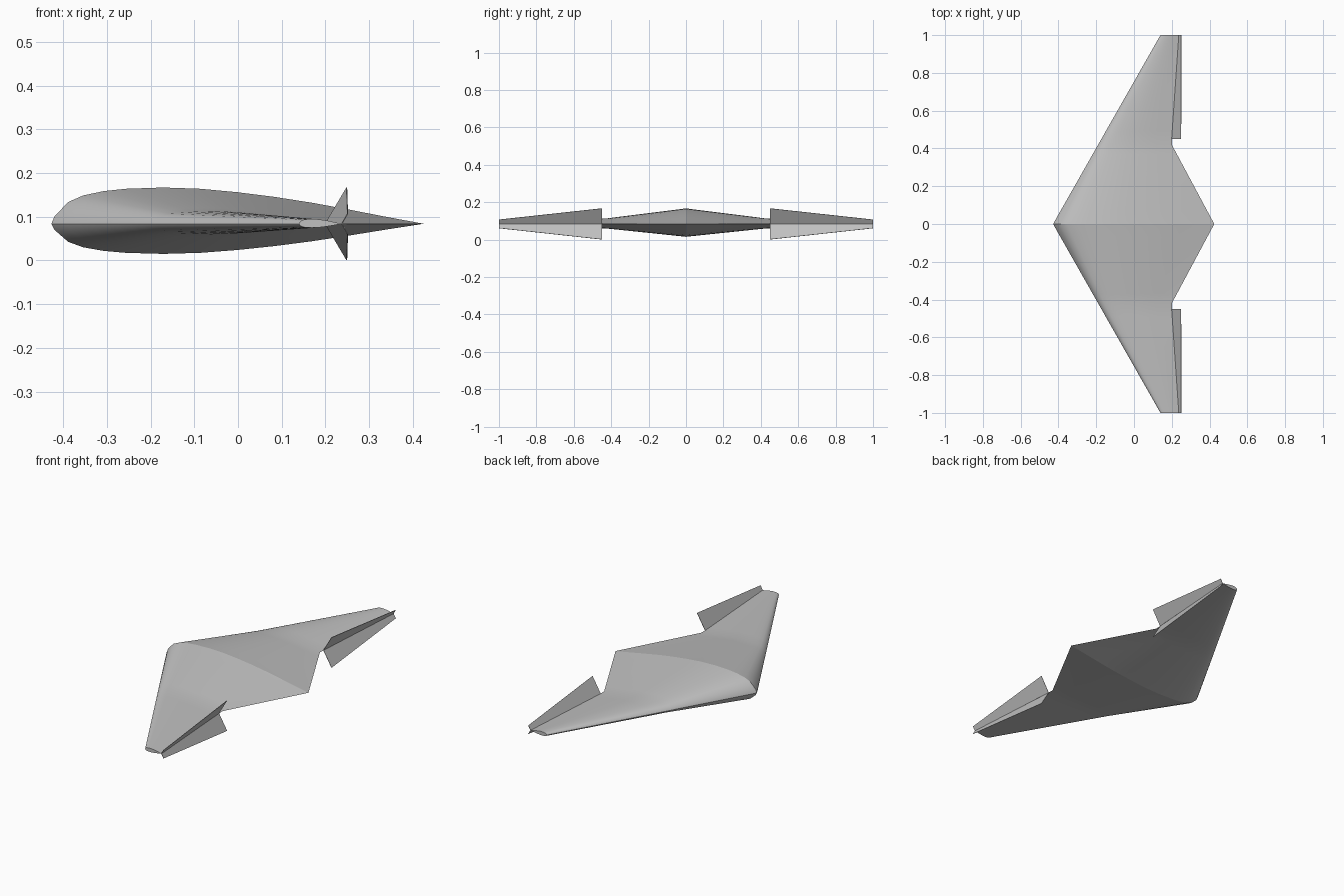
import bpy

cube = bpy.data.objects.get("Cube")
if cube:
    bpy.data.objects.remove(cube, do_unlink=True)

MID_Z = 0.084  # height of the chord plane

grey = bpy.data.materials.new("airframe_grey")
grey.use_nodes = True
colour = (0.53, 0.53, 0.53, 1)
grey.diffuse_color = colour
grey.node_tree.nodes["Principled BSDF"].inputs["Base Color"].default_value = colour

# Airfoil: chord fraction, share of the half thickness
AIRFOIL = [(0.008, 0.2), (0.045, 0.6), (0.085, 0.78), (0.14, 0.9), (0.2, 0.965),
           (0.3, 1), (0.4, 0.965), (0.5, 0.87), (0.6, 0.74), (0.7, 0.58),
           (0.8, 0.39), (0.9, 0.19)]

# Stations: span, leading edge x, trailing edge x, half thickness
STATIONS = [(0, -0.427, 0.425, 0.083), (0.015, -0.42, 0.417, 0.081),
            (0.42, -0.19, 0.2, 0.03), (1, 0.14, 0.238, 0.011)]
STEPS = [1, 8, 8]  # spanwise divisions between stations


def make_object(name, verts, faces):
    mesh = bpy.data.meshes.new(name)
    mesh.from_pydata(verts, [], faces)
    mesh.materials.append(grey)
    obj = bpy.data.objects.new(name, mesh)
    bpy.context.collection.objects.link(obj)
    return obj


def section(span, lead, trail, half, side):
    """Closed airfoil loop, over the top and back underneath."""
    chord = trail - lead
    top = [(lead + chord * f, side * span, MID_Z + half * t) for f, t in AIRFOIL]
    low = [(lead + chord * f, side * span, MID_Z - 0.83 * half * t)
           for f, t in reversed(AIRFOIL)]
    return ([(lead, side * span, MID_Z)] + top
            + [(trail, side * span, MID_Z)] + low)


def make_wing(name, side):
    rows = [STATIONS[0]]
    for a, b, n in zip(STATIONS, STATIONS[1:], STEPS):
        rows += [tuple(p + (q - p) * i / n for p, q in zip(a, b))
                 for i in range(1, n + 1)]
    verts = [v for row in rows for v in section(*row, side)]
    n = 2 * len(AIRFOIL) + 2
    faces = [(r * n + i, r * n + (i + 1) % n, (r + 1) * n + (i + 1) % n, (r + 1) * n + i)
             for r in range(len(rows) - 1) for i in range(n)]
    faces.append(tuple(range((len(rows) - 1) * n, len(rows) * n)))  # tip cap
    if side < 0:
        faces = [f[::-1] for f in faces]
    # The top of the wing must face upward
    wing = make_object(name, verts, faces)
    if wing.data.polygons[n // 4].normal.z < 0:
        wing.data.flip_normals()
    return wing


def make_flap(name, side, up):
    """Thin tapered plate, hinged on the trailing edge and swung open."""
    verts = [(0.2, side * 0.45, MID_Z), (0.238, side, MID_Z),
             (0.251, side, MID_Z + up * 0.023), (0.249, side * 0.45, MID_Z + up * 0.083)]
    order = (0, 1, 2, 3) if side * up < 0 else (3, 2, 1, 0)
    flap = make_object(name, verts, [order])
    plate = flap.modifiers.new("plate", 'SOLIDIFY')
    plate.thickness = 0.002
    plate.offset = 0


wings = []
for label, side in (("left", 1), ("right", -1)):
    wings.append(make_wing(label + "_wing", side))
    make_flap(label + "_upper_flap", side, 1)
    make_flap(label + "_lower_flap", side, -1)

# Smooth skin with sharp edges at the tips and trailing edge
bpy.ops.object.select_all(action='DESELECT')
for wing in wings:
    wing.select_set(True)
bpy.context.view_layer.objects.active = wings[0]
bpy.ops.object.shade_smooth_by_angle(angle=0.5)
